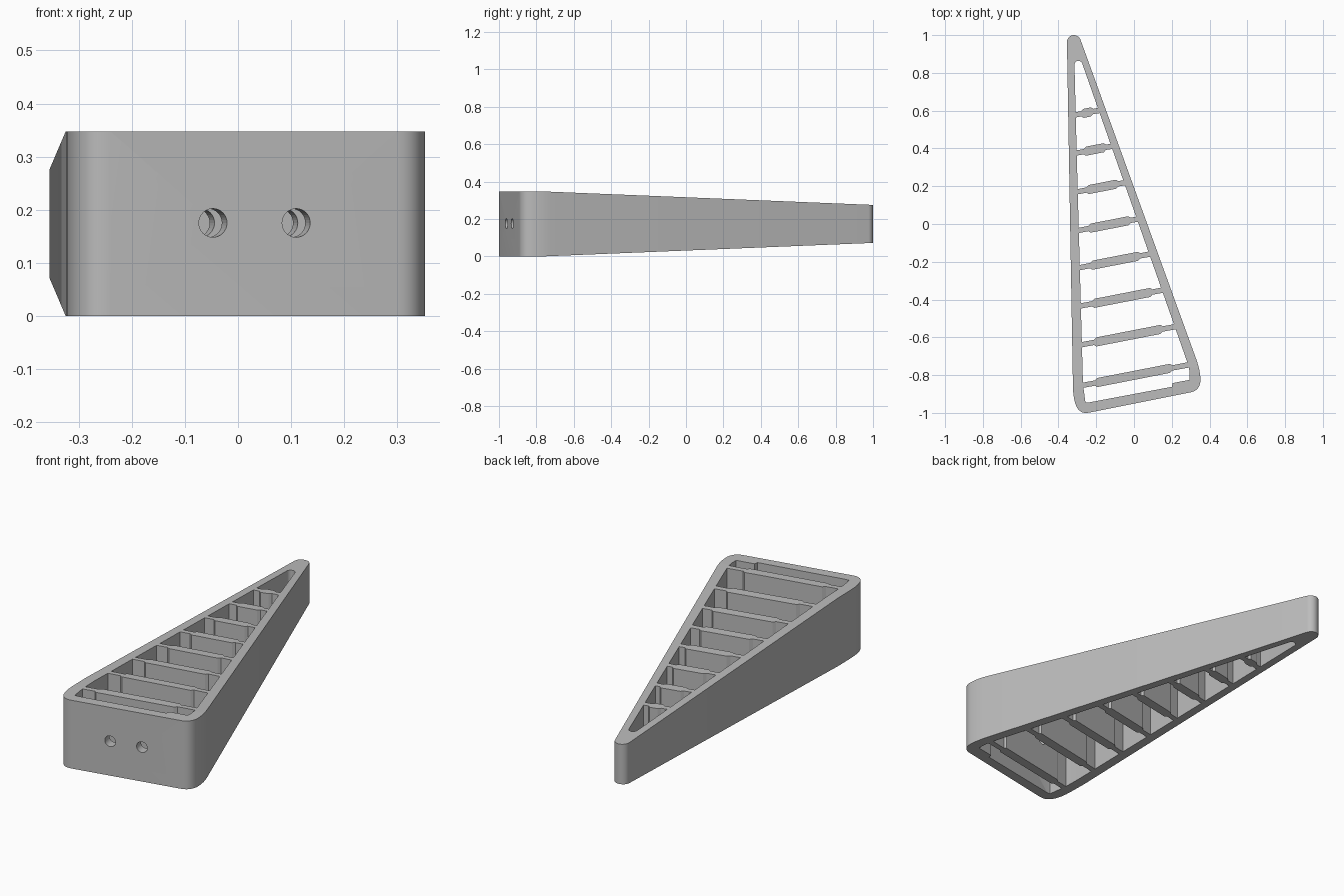
import bpy, bmesh, math
from mathutils import Vector

if "Cube" in bpy.data.objects:
    bpy.data.objects.remove(bpy.data.objects["Cube"])

SLOPE = 0.195      # skew of the base wall and ribs
KINK = -0.76       # where the thickness starts to taper
grey = bpy.data.materials.new("plain_grey")
grey.diffuse_color = (0.5, 0.5, 0.5, 1)
grey.use_nodes = True
grey.node_tree.nodes["Principled BSDF"].inputs["Base Color"].default_value = grey.diffuse_color


def bend(a, c, b, n=9):
    """Smooth corner from a to b pulled towards c."""
    a, b, c = Vector(a), Vector(b), Vector(c)
    return [tuple(a * (1 - t) ** 2 + c * 2 * t * (1 - t) + b * t * t)
            for t in (i / n for i in range(n + 1))]


def arc(cx, cy, r, a0, a1, n=12):
    return [(cx + r * math.cos(math.radians(a0 + (a1 - a0) * i / n)),
             cy + r * math.sin(math.radians(a0 + (a1 - a0) * i / n))) for i in range(n + 1)]


def tapered_prism(name, loops):
    """Fill flat loops (later loops are holes), extrude, then taper along y."""
    bm = bmesh.new()
    for pts in loops:
        vs = [bm.verts.new((x, y, 0)) for x, y in pts]
        for i, v in enumerate(vs):
            bm.edges.new((v, vs[(i + 1) % len(vs)]))
    bmesh.ops.triangle_fill(bm, edges=bm.edges[:], use_beauty=True, normal=(0, 0, 1))
    ext = bmesh.ops.extrude_face_region(bm, geom=bm.faces[:], use_keep_orig=True)
    for v in ext["geom"]:
        if isinstance(v, bmesh.types.BMVert):
            v.co.z = 1
    bmesh.ops.bisect_plane(bm, geom=bm.verts[:] + bm.edges[:] + bm.faces[:],
                           plane_co=(0, KINK, 0), plane_no=(0, 1, 0))
    for v in bm.verts:
        inset = 0.072 * max(0, (v.co.y - KINK) / (1 - KINK))
        v.co.z = inset + v.co.z * (0.347 - 2 * inset)
    bmesh.ops.recalc_face_normals(bm, faces=bm.faces[:])
    me = bpy.data.meshes.new(name)
    bm.to_mesh(me)
    bm.free()
    ob = bpy.data.objects.new(name, me)
    bpy.context.collection.objects.link(ob)
    me.materials.append(grey)
    bpy.ops.object.select_all(action='DESELECT')
    ob.select_set(True)
    bpy.context.view_layer.objects.active = ob
    bpy.ops.object.shade_smooth_by_angle(angle=math.radians(25))
    return ob


# Wedge-shaped outer wall with a slim inner opening
outer = (bend((-0.323, -0.87), (-0.318, -1.015), (-0.24, -0.999))
         + bend((0.30, -0.891), (0.347, -0.882), (0.352, -0.83))
         + bend((0.352, -0.83), (0.352, -0.78), (0.331, -0.72))[1:]
         + arc(-0.318, 0.963, 0.037, 18, 180))
inner = ([(-0.257, -0.945), (-0.24, -0.945), (0.2, -0.862), (0.205, -0.842), (0.295, -0.825)]
         + bend((0.295, -0.81), (0.297, -0.78), (0.285, -0.74), 4)
         + arc(-0.294, 0.843, 0.021, 18, 180, 8)
         + [(-0.304, 0.4), (-0.27, -0.85)])
frame = tapered_prism("wedge_frame", [outer, inner])

# Slanted ribs, thicker in the middle: left y, left x, right x, thick span
ribs = [(-0.855, -0.275, 0.29, -0.195, 0.19), (-0.64, -0.28, 0.215, -0.2, 0.14),
        (-0.435, -0.287, 0.15, -0.21, 0.085), (-0.232, -0.292, 0.083, -0.22, 0.02),
        (-0.035, -0.297, 0.015, -0.23, -0.03), (0.17, -0.303, -0.052, -0.24, -0.095),
        (0.375, -0.308, -0.117, -0.255, -0.16), (0.577, -0.312, -0.186, -0.267, -0.228)]
rib_objects = []
for i, (y0, xl, xr, ta, tb) in enumerate(ribs):
    half, thick, s = 0.014, 0.024, 0.012
    top = [(xl, half), (ta - s, half), (ta, thick), (tb, thick), (tb + s, half), (xr, half)]
    top = [(x, y0 + (x - xl) * SLOPE, h) for x, h in top]
    loop = [(x, y - h) for x, y, h in top]
    loop += [(x, y + h) for x, y, h in reversed(top)]
    # lean the right end along the sloping wall
    loop[5] = (loop[5][0] + 0.008, loop[5][1])
    rib_objects.append(tapered_prism(f"rib_{i + 1}", [loop]))

# Two screw holes through the base wall and the first rib
normal = Vector((-SLOPE, 1, 0)).normalized()
for i, x in enumerate((-0.047, 0.11)):
    start = Vector((x, -0.999 + (x + 0.24) * SLOPE, 0.175))
    bpy.ops.mesh.primitive_cylinder_add(vertices=32, radius=0.027, depth=0.32,
                                        location=start + normal * 0.1)
    cutter = bpy.context.object
    cutter.name = f"hole_cutter_{i + 1}"
    cutter.rotation_euler = normal.to_track_quat('Z', 'Y').to_euler()
    cutter.data.materials.append(grey)
    for ob in (frame, rib_objects[0]):
        mod = ob.modifiers.new("screw_hole", 'BOOLEAN')
        mod.object = cutter
        mod.solver = 'EXACT'
    cutter.hide_render = True
    cutter.hide_viewport = True
